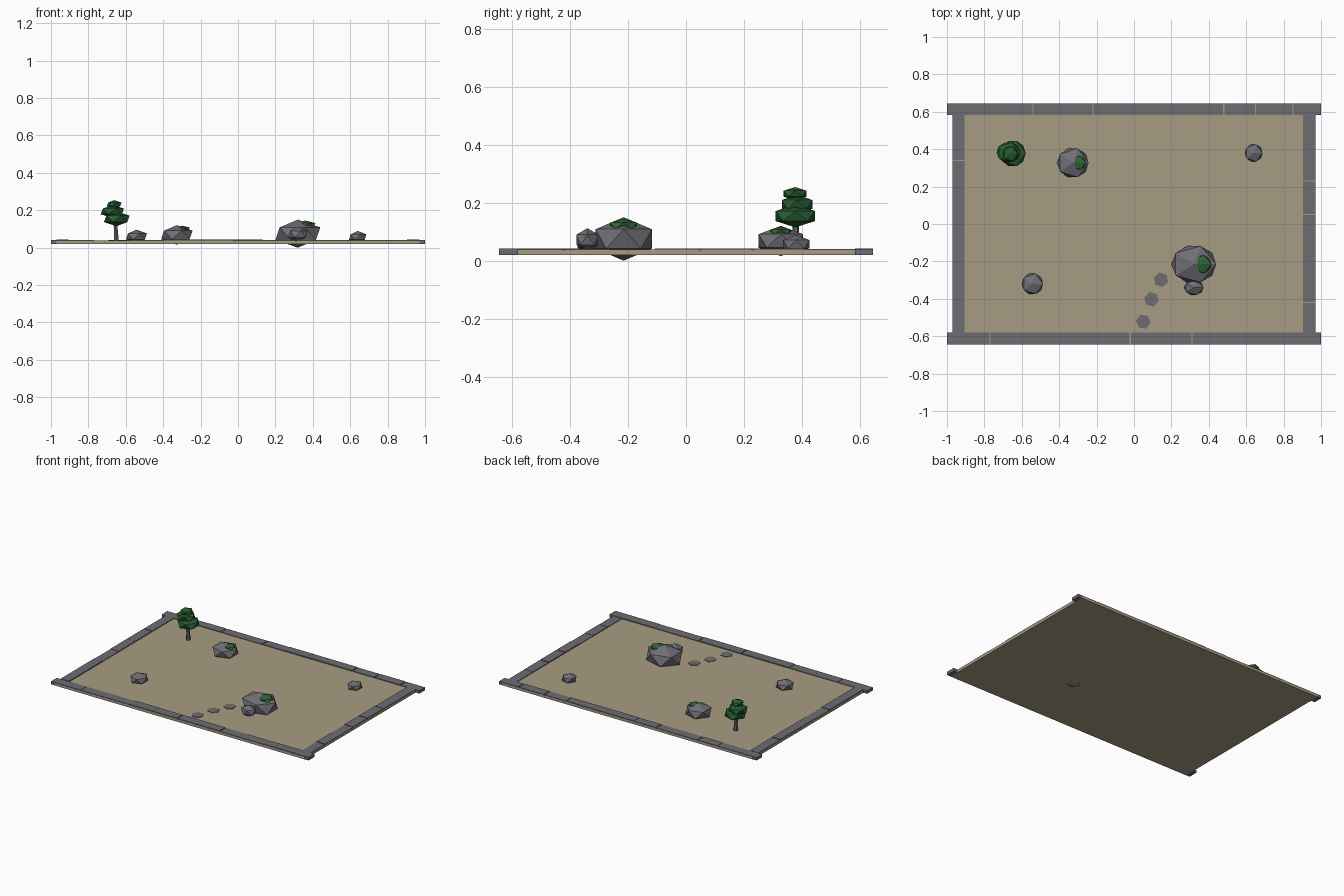
import bpy, bmesh, math, random
from mathutils import Matrix, Vector

random.seed(4)
cube = bpy.data.objects.get("Cube")
if cube:
    bpy.data.objects.remove(cube, do_unlink=True)


def material(name, rgb):
    m = bpy.data.materials.new(name)
    m.use_nodes = True
    m.diffuse_color = (*rgb, 1)
    m.node_tree.nodes["Principled BSDF"].inputs["Base Color"].default_value = (*rgb, 1)
    return m


SAND = material("sand", (0.39, 0.335, 0.225))
STONE = material("border_stone", (0.15, 0.15, 0.17))
ROCK = material("rock_grey", (0.16, 0.16, 0.18))
MOSS = material("moss_green", (0.03, 0.13, 0.036))
LEAF = material("leaf_green", (0.02, 0.105, 0.03))
BARK = material("bark_grey", (0.12, 0.12, 0.135))


def finish(name, bm, mat):
    mesh = bpy.data.meshes.new(name)
    bm.to_mesh(mesh)
    bm.free()
    mesh.materials.append(mat)
    obj = bpy.data.objects.new(name, mesh)
    bpy.context.collection.objects.link(obj)
    return obj


def add_box(bm, lo, hi):
    lo, hi = Vector(lo), Vector(hi)
    bmesh.ops.create_cube(bm, size=1, matrix=Matrix.Translation((lo + hi) / 2)
                          @ Matrix.Diagonal((*(hi - lo), 1)))


def blob(name, centre, radii, mat, turn=0):
    """Faceted twenty-sided lump."""
    bm = bmesh.new()
    bmesh.ops.create_icosphere(bm, subdivisions=1, radius=1,
                               matrix=Matrix.Translation(centre)
                               @ Matrix.Diagonal((*radii, 1))
                               @ Matrix.Rotation(turn, 4, "Z"))
    return finish(name, bm, mat)


def cone(name, start, end, r1, r2, sides, mat, turn=0):
    start, end = Vector(start), Vector(end)
    axis = end - start
    rot = Vector((0, 0, 1)).rotation_difference(axis).to_matrix().to_4x4()
    bm = bmesh.new()
    bmesh.ops.create_cone(bm, cap_ends=True, segments=sides, radius1=r1, radius2=r2,
                          depth=axis.length, matrix=Matrix.Translation((start + end) / 2)
                          @ rot @ Matrix.Rotation(turn, 4, "Z"))
    return finish(name, bm, mat)


# Sand bed
BASE, TOP = 0.019, 0.036
bm = bmesh.new()
add_box(bm, (-0.97, -0.6455, BASE), (0.97, 0.6455, TOP))
finish("sand_bed", bm, SAND)


def border(name, ends, gaps, inner, outer, along_x):
    """Row of stones with open joints at the gaps and tight joints between."""
    bm = bmesh.new()
    marks = [ends[0], *gaps, ends[1]]
    for a, b in zip(marks, marks[1:]):
        count = max(1, round((b - a) / 0.18))
        step = (b - a) / count
        for i in range(count):
            s = a + i * step + (0.003 if i == 0 and a != ends[0] else 0)
            e = a + (i + 1) * step - (0.003 if i == count - 1 and b != ends[1] else 0)
            z = random.uniform(0.039, 0.043)
            lo, hi = min(inner, outer), max(inner, outer)
            if along_x:
                add_box(bm, (s, lo, BASE + 0.0005), (e, hi, z))
            else:
                add_box(bm, (lo, s, BASE + 0.0005), (hi, e, z))
    finish(name, bm, STONE)


# Stone border
border("back_border", (-1, 1), (-0.54, -0.22, 0.48, 0.65, 0.85), 0.583, 0.645, True)
border("front_border", (-1, 1), (-0.77, -0.02, 0.31), -0.58, -0.645, True)
border("right_border", (-0.58, 0.583), (0.34,), -0.905, -0.9695, False)
border("left_border", (-0.58, 0.583), (-0.42, 0.05, 0.23), 0.903, 0.9695, False)

# Rocks
blob("large_rock", (0.32, -0.215, 0.075), (0.134, 0.114, 0.075), ROCK)
blob("leaning_rock", (0.32, -0.34, 0.072), (0.058, 0.045, 0.04), ROCK)
blob("back_rock", (-0.327, 0.327, 0.068), (0.094, 0.09, 0.052), ROCK)
blob("front_rock", (-0.543, -0.32, 0.06), (0.063, 0.064, 0.036), ROCK)
blob("small_rock", (0.64, 0.38, 0.057), (0.052, 0.053, 0.032), ROCK)

# Moss patches
blob("large_rock_moss", (0.36, -0.215, 0.12), (0.06, 0.055, 0.025), MOSS)
blob("back_rock_moss", (-0.298, 0.327, 0.1), (0.045, 0.042, 0.0175), MOSS)

# Stepping stones
for i, (x, y) in enumerate([(0.145, -0.298), (0.093, -0.403), (0.05, -0.522)]):
    cone(f"stepping_stone_{i + 1}", (x, y, 0.034), (x, y, 0.039),
         0.04, 0.04, 6, STONE, turn=0.2 + 0.1 * i)

# Tree
cone("tree_trunk", (-0.65, 0.378, 0.034), (-0.652, 0.378, 0.09), 0.015, 0.011, 6, BARK)
cone("tree_upper_trunk", (-0.652, 0.378, 0.088), (-0.665, 0.378, 0.2), 0.012, 0.008, 6, BARK)
blob("lower_foliage", (-0.648, 0.377, 0.154), (0.077, 0.08, 0.039), LEAF)
blob("middle_foliage", (-0.672, 0.383, 0.194), (0.07, 0.062, 0.034), LEAF)
blob("top_foliage", (-0.662, 0.376, 0.231), (0.044, 0.046, 0.023), LEAF)
